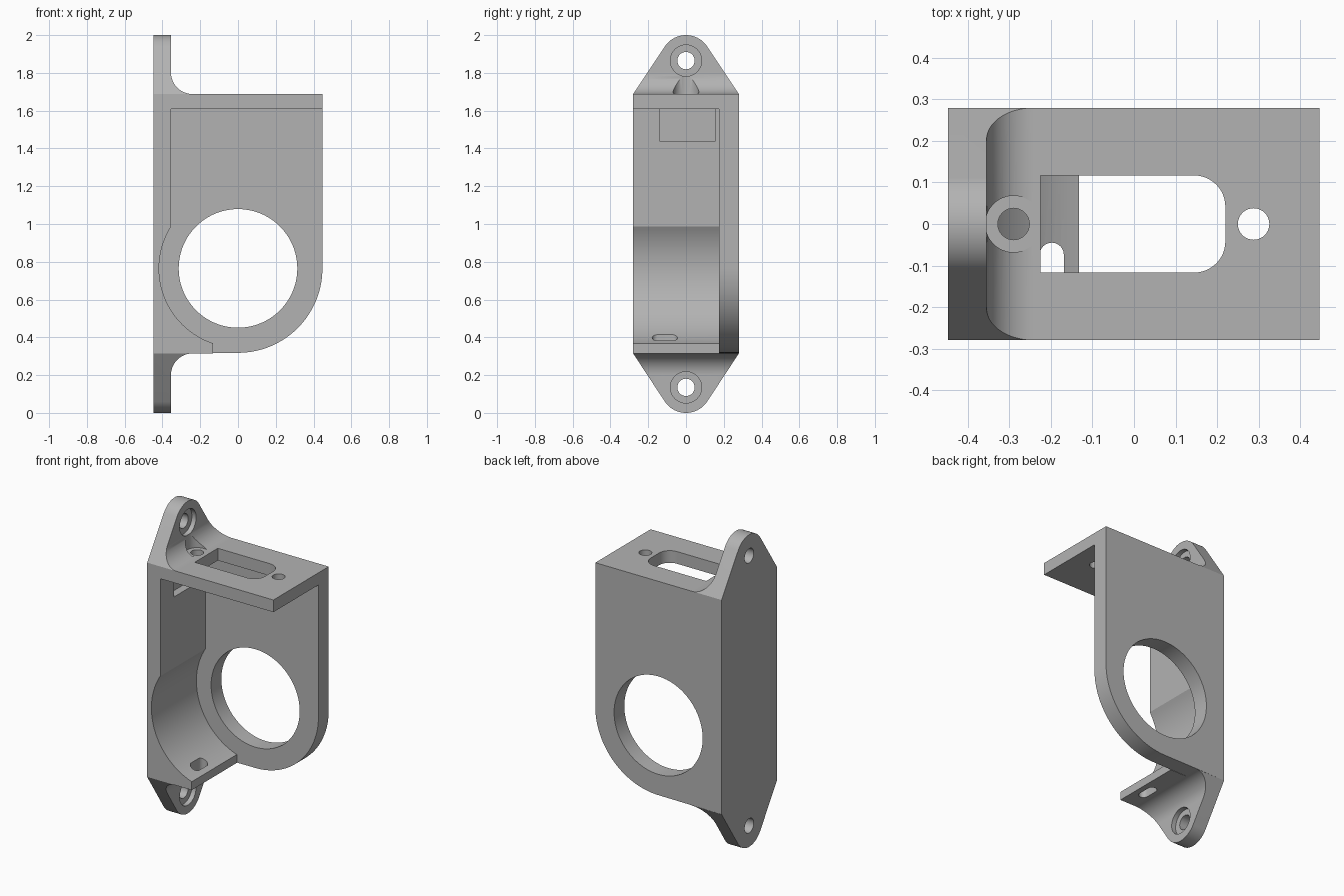
import bpy, bmesh
from math import sin, cos, acos, atan2, hypot, radians, pi

cube = bpy.data.objects.get("Cube")
if cube:
    bpy.data.objects.remove(cube, do_unlink=True)

# Main dimensions
LEFT, RIGHT, DEPTH = -0.448, 0.447, 0.28
BASE, ROOF, TOP = 0.315, 1.61, 1.688
WALL_X, PLATE_Y = -0.355, 0.176
RING_Z, OUTER_R, HOLE_R, CRADLE_R = 0.765, 0.447, 0.314, 0.418
EAR_Z, EAR_R, FILLET = 1.865, 0.135, 0.115

grey = bpy.data.materials.new("plain grey")
grey.use_nodes = True
grey.diffuse_color = (0.45, 0.45, 0.45, 1)
grey.node_tree.nodes["Principled BSDF"].inputs["Base Color"].default_value = grey.diffuse_color


def arc(cx, cy, r, start, end, n=32):
    """Points on an arc, angles in degrees."""
    return [(cx + r * cos(radians(start + (end - start) * i / n)),
             cy + r * sin(radians(start + (end - start) * i / n))) for i in range(n + 1)]


def circle(cx, cy, r, n=64):
    return arc(cx, cy, r, 0, 360, n)[:-1]


def prism(name, points, axis, low, high):
    """Extrude a flat outline along an axis; the outline uses the other two axes in order."""
    place = {"X": lambda a, b, t: (t, a, b),
             "Y": lambda a, b, t: (a, t, b),
             "Z": lambda a, b, t: (a, b, t)}[axis]
    bm = bmesh.new()
    ends = [[bm.verts.new(place(a, b, t)) for a, b in points] for t in (low, high)]
    bm.faces.new(ends[0])
    bm.faces.new(ends[1])
    for i in range(len(points)):
        j = (i + 1) % len(points)
        bm.faces.new((ends[0][i], ends[0][j], ends[1][j], ends[1][i]))
    bmesh.ops.recalc_face_normals(bm, faces=bm.faces)
    mesh = bpy.data.meshes.new(name)
    bm.to_mesh(mesh)
    bm.free()
    mesh.materials.append(grey)
    obj = bpy.data.objects.new(name, mesh)
    bpy.context.collection.objects.link(obj)
    return obj


def carve(obj, *tools, operation="DIFFERENCE"):
    """Apply booleans and throw the cutters away."""
    for tool in tools:
        mod = obj.modifiers.new("cut", "BOOLEAN")
        mod.operation, mod.solver, mod.object = operation, "EXACT", tool
    graph = bpy.context.evaluated_depsgraph_get()
    graph.update()
    mesh = bpy.data.meshes.new_from_object(obj.evaluated_get(graph))
    obj.modifiers.clear()
    obj.data = mesh
    for tool in tools:
        bpy.data.objects.remove(tool, do_unlink=True)


# Back plate with rounded lower corner and large round opening
back_plate = prism("back_plate",
                   [(LEFT, ROOF), (LEFT, BASE)] + arc(0, RING_Z, OUTER_R, -90, 0)
                   + [(RIGHT, ROOF)], "Y", PLATE_Y, DEPTH)
carve(back_plate, prism("cutter", circle(0, RING_Z, HOLE_R, 96), "Y", 0, 1))

# Side wall whose lower part sweeps into a curved cradle
lip = -0.132
lip_angle = 360 - math_deg if (math_deg := acos(lip / CRADLE_R) * 180 / pi) else 0
wall_angle = acos(WALL_X / CRADLE_R) * 180 / pi
side_wall = prism("side_wall",
                  [(LEFT, BASE), (lip, BASE)]
                  + arc(0, RING_Z, CRADLE_R, lip_angle, wall_angle)
                  + [(WALL_X, ROOF), (LEFT, ROOF)], "Y", -DEPTH, PLATE_Y)
pocket = prism("cutter", [(-0.14, 1.44), (0.155, 1.44), (0.155, ROOF), (-0.14, ROOF)],
               "X", WALL_X - 0.05, 0)
slot_r = 0.029
drain = prism("cutter", arc(-0.198, -0.074, slot_r, 0, 180, 16)
              + arc(-0.198, -0.15, slot_r, 180, 360, 16), "Z", 0, 1)
carve(side_wall, pocket, drain)

# Top plate with a D-shaped window and two screw holes
top_plate = prism("top_plate", [(LEFT, -DEPTH), (RIGHT, -DEPTH), (RIGHT, DEPTH), (LEFT, DEPTH)],
                  "Z", ROOF, TOP)
window = prism("cutter", [(-0.225, 0.117), (-0.225, -0.117)]
               + arc(0.145, -0.042, 0.075, -90, 0, 12)
               + arc(0.145, 0.042, 0.075, 0, 90, 12), "Z", 1.5, 1.8)
screws = [prism("cutter", circle(x, 0, 0.038, 32), "Z", 1.5, 1.8) for x in (-0.29, 0.288)]
carve(top_plate, window, *screws)


def make_ear(name, flip):
    """Tapered mounting ear with filleted root; flip turns it upside down."""
    base = 2 - BASE if flip else TOP
    root = (WALL_X + FILLET, base + FILLET)
    ear = prism(name, [(LEFT, 2.1), (LEFT, base)]
                + arc(*root, FILLET, 270, 180, 24) + [(WALL_X, 2.1)], "Y", -DEPTH, DEPTH)
    dy, dz = DEPTH, base - EAR_Z
    tangent = (atan2(dz, dy) + acos(EAR_R / hypot(dy, dz))) * 180 / pi
    outline = prism("cutter", [(-DEPTH, base), (DEPTH, base)]
                    + arc(0, EAR_Z, EAR_R, tangent, 180 - tangent), "X", -1, 1)
    carve(ear, outline, operation="INTERSECT")
    cutters = [prism("cutter", circle(0, EAR_Z, 0.046, 32), "X", -1, 0),
               prism("cutter", circle(0, EAR_Z, 0.083, 48), "X", WALL_X - 0.03, 0)]
    if not flip:  # driver clearance over the nearby screw hole
        cutters.append(prism("cutter", circle(-0.29, 0, 0.068, 48), "Z", base - 0.01, 1.9))
    carve(ear, *cutters)
    if flip:
        for v in ear.data.vertices:
            v.co.z = 2 - v.co.z
        ear.data.flip_normals()
    return ear


parts = [back_plate, side_wall, top_plate,
         make_ear("upper_ear", False), make_ear("lower_ear", True)]

# Smooth the curved surfaces, keep the edges sharp
bpy.ops.object.select_all(action="DESELECT")
for part in parts:
    part.select_set(True)
bpy.context.view_layer.objects.active = parts[0]
bpy.ops.object.shade_smooth_by_angle(angle=radians(30))
